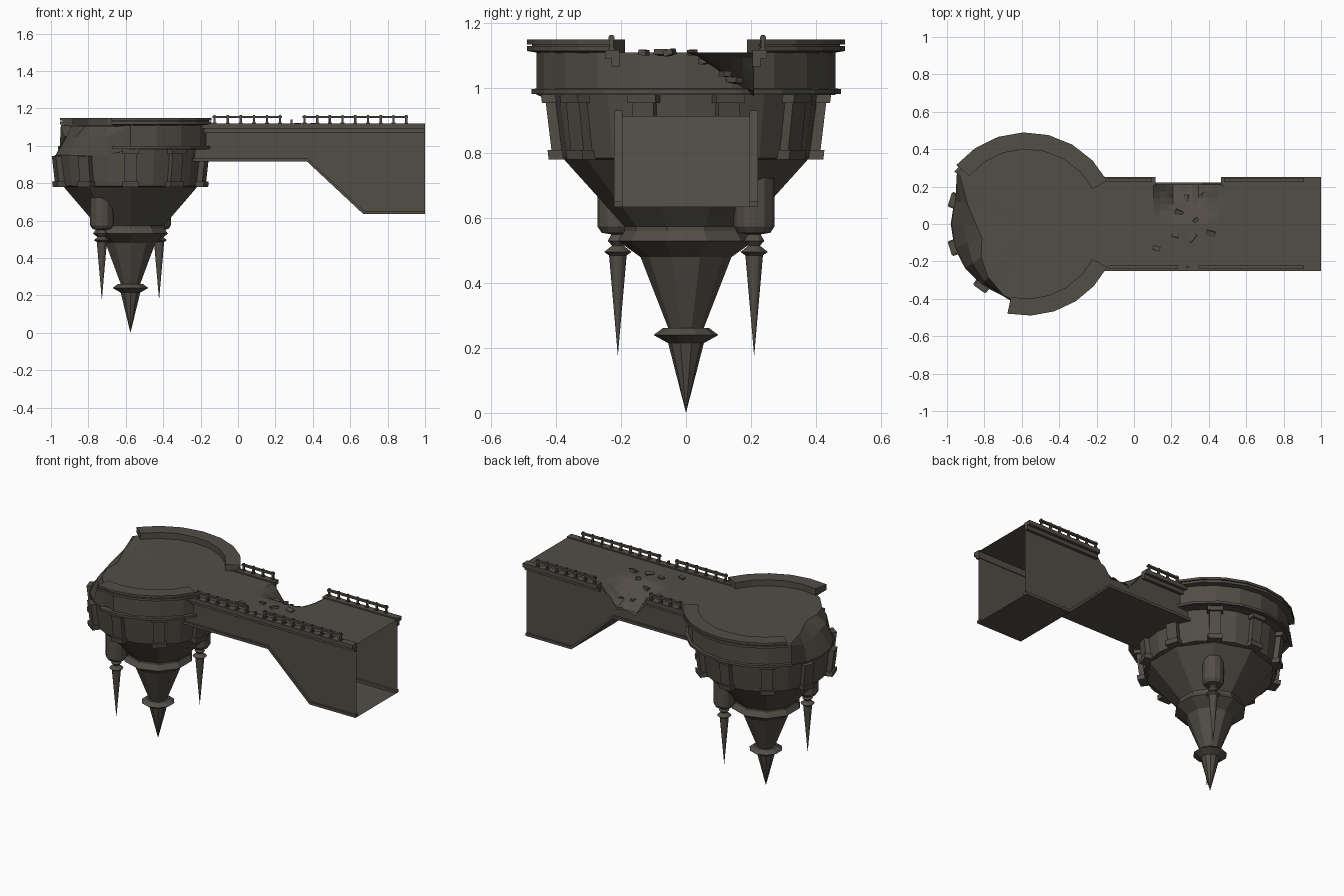
import bpy, bmesh, math, random
from mathutils import Matrix, Vector

if "Cube" in bpy.data.objects:
    bpy.data.objects.remove(bpy.data.objects["Cube"])

random.seed(4)
stone = bpy.data.materials.new("dark stone")
stone.diffuse_color = (0.084, 0.074, 0.061, 1)
stone.use_nodes = True
stone.node_tree.nodes["Principled BSDF"].inputs["Base Color"].default_value = stone.diffuse_color
CX = -0.575          # tower axis
FLOOR = 1.11


def finish(name, bm):
    bmesh.ops.remove_doubles(bm, verts=bm.verts, dist=1e-5)
    bmesh.ops.recalc_face_normals(bm, faces=bm.faces)
    me = bpy.data.meshes.new(name)
    bm.to_mesh(me)
    bm.free()
    me.materials.append(stone)
    ob = bpy.data.objects.new(name, me)
    bpy.context.collection.objects.link(ob)
    return ob


def face(bm, pts):
    bm.faces.new([bm.verts.new(p) for p in pts])


def lathe(name, profile, n, cx=CX, cy=0.0, a0=0.0, a1=360.0, phase=0.0, closed=False):
    """Revolve a profile (list of r, z, or function of angle) about a vertical axis."""
    bm = bmesh.new()
    rows = []
    for i in range(n + 1):
        a = a0 + (a1 - a0) * i / n
        prof = profile(a) if callable(profile) else profile
        t = math.radians(a + phase)
        rows.append([bm.verts.new((cx + r * math.cos(t), cy + r * math.sin(t), z)) for r, z in prof])
    m = len(rows[0])
    for A, B in zip(rows, rows[1:]):
        for j in range(m if closed else m - 1):
            k = (j + 1) % m
            bm.faces.new((A[j], B[j], B[k], A[k]))
    if closed:
        bm.faces.new(rows[0])
        bm.faces.new(rows[-1])
    bmesh.ops.dissolve_degenerate(bm, edges=bm.edges, dist=1e-6)
    return finish(name, bm)


def prism(name, pts, y0, y1):
    """Extrude an x-z outline along y."""
    bm = bmesh.new()
    face(bm, [(x, y0, z) for x, z in pts])
    r = bmesh.ops.extrude_face_region(bm, geom=bm.faces[:])
    bmesh.ops.translate(bm, vec=(0, y1 - y0, 0), verts=[v for v in r["geom"] if isinstance(v, bmesh.types.BMVert)])
    return finish(name, bm)


def add_box(bm, x0, x1, y0, y1, z0, z1, mat=Matrix()):
    m = Matrix.Translation(((x0 + x1) / 2, (y0 + y1) / 2, (z0 + z1) / 2)) @ Matrix.Diagonal((x1 - x0, y1 - y0, z1 - z0, 1))
    bmesh.ops.create_cube(bm, size=1, matrix=mat @ m)


# Tower drum and floor: the west side is collapsed into a ragged slope
JAG = {162: 0.33, 180: 0.27, 198: 0.25, 216: 0.3, 234: 0.35, 252: 0.4}


def drum(a):
    k = round(a)
    if k in JAG:
        j = JAG[k]
        return [(0, FLOOR), (j, FLOOR - 0.005), ((j + 0.41) / 2, 1.05), (0.40, 0.95),
                (0.405, 0.95), (0.385, 0.785), (0.36, 0.78)]
    return [(0, FLOOR), (0.44, FLOOR), (0.46, 1.11), (0.46, 0.98),
            (0.41, 0.98), (0.385, 0.785), (0.36, 0.78)]


lathe("tower_drum", drum, 20)

# Parapet and mouldings, broken at the west and open at the bridge
for side, a0, a1, n in (("north", 28, 140, 7), ("south", 258, 332, 5)):
    lathe("parapet_" + side, [(0.40, 1.10), (0.40, 1.15), (0.49, 1.15), (0.49, 1.135), (0.475, 1.135),
                              (0.475, 1.13), (0.49, 1.13), (0.49, 1.115), (0.46, 1.11)],
          n, a0=a0, a1=a1, closed=True)
lathe("drum_lower_band", [(0.40, 0.983), (0.478, 0.983), (0.478, 0.998), (0.45, 1.0)],
      14, a0=-102, a1=144, closed=True)

# Hanging cone with ring mouldings
lathe("hanging_cone", [(0.375, 0.78), (0.19, 0.575), (0.19, 0.56), (0.21, 0.53), (0.14, 0.48), (0.055, 0.262),
                       (0.07, 0.262), (0.10, 0.24), (0.055, 0.215), (0, 0)], 10, phase=18)

# Pinnacles beneath the cone
for name, s in (("pinnacle_northeast", 1), ("pinnacle_southwest", -1)):
    lathe(name, [(0, 0.76), (0.045, 0.755), (0.063, 0.73), (0.063, 0.575), (0.05, 0.555), (0.02, 0.55),
                 (0.031, 0.53), (0.018, 0.515), (0.042, 0.496), (0.027, 0.485), (0, 0.175)],
          12, cx=CX + 0.153 * s, cy=0.21 * s)

# Tapered buttresses around the drum
bm = bmesh.new()
for k in range(10):
    a = 18 + 36 * k
    ruined = 150 < a < 240
    rot = Matrix.Translation((CX, 0, 0)) @ Matrix.Rotation(math.radians(a), 4, 'Z')
    lean = Matrix.Identity(4)
    lean[0][2], lean[0][3] = 0.12, -0.12 * 0.98
    top = 0.945 if ruined else 0.985
    add_box(bm, 0.37, 0.435, -0.034, 0.034, 0.79, top, rot @ lean)
    add_box(bm, 0.37, 0.447, -0.042, 0.042, 0.78, 0.81, rot @ lean)
    if not ruined:
        add_box(bm, 0.37, 0.447, -0.046, 0.046, 0.955, 0.985, rot @ lean)
finish("buttresses", bm)

# Bridge: hollow shell with a broken north wall
LOW = [(-0.24, 0.915), (0.37, 0.915), (0.67, 0.635), (1.0, 0.635)]
bm = bmesh.new()
face(bm, [(x, -0.21, z) for x, z in LOW + [(1, FLOOR), (-0.24, FLOOR)]])
NOTCH = [(0.47, FLOOR), (0.43, 1.06), (0.40, 1.05), (0.35, 0.98), (0.27, 0.99), (0.22, 0.97), (0.15, 1.05), (0.11, FLOOR)]
face(bm, [(x, 0.21, z) for x, z in LOW + [(1, FLOOR)] + NOTCH + [(-0.24, FLOOR)]])
for (xa, za), (xb, zb) in zip(LOW, LOW[1:]):
    face(bm, [(xa, -0.21, za), (xb, -0.21, zb), (xb, 0.21, zb), (xa, 0.21, za)])
finish("bridge_shell", bm)

# Bridge deck, sagging at the break
bm = bmesh.new()
bmesh.ops.create_grid(bm, x_segments=36, y_segments=12, size=0.5,
                      matrix=Matrix.Translation((0.38, 0, FLOOR)) @ Matrix.Diagonal((1.24, 0.42, 1, 1)))
for v in bm.verts:
    across = max(0, min(1, (v.co.y - 0.02) / 0.19))
    along = max(0, min(1, (0.18 - abs(v.co.x - 0.285)) / 0.1))
    if across * along > 0:
        v.co.z -= 0.125 * across * along * random.uniform(0.85, 1.1)
finish("bridge_deck", bm)

# Cornices along the deck
bm = bmesh.new()
for y, x0, x1 in ((-1, -0.2, 1), (1, -0.2, 0.115), (1, 0.465, 1)):
    for depth, z0, z1 in ((0.25, 1.092, 1.118), (0.23, 1.068, 1.092)):
        ya, yb = sorted((y * 0.205, y * depth))
        add_box(bm, x0, x1, ya, yb, z0, z1)
finish("cornices", bm)

# Trim following the lower edge of each wall
for side, y in (("south", -1), ("north", 1)):
    prism("lower_trim_" + side, LOW + [(x + 0.005 * (i == 2), z + 0.017) for i, (x, z) in reversed(list(enumerate(LOW)))],
          y * 0.195, y * 0.222)

# Railings: posts with a rail and foot strip
bm = bmesh.new()
for y, x0, x1, n in ((-0.23, -0.125, 0.225, 6), (-0.23, 0.355, 0.9, 9),
                     (0.237, -0.125, 0.085, 4), (0.237, 0.49, 0.9, 7)):
    for i in range(n):
        x = x0 + (x1 - x0) * i / (n - 1)
        add_box(bm, x - 0.006, x + 0.006, y - 0.006, y + 0.006, 1.115, 1.165)
        add_box(bm, x - 0.01, x + 0.01, y - 0.01, y + 0.01, 1.115, 1.124)
    add_box(bm, x0 - 0.01, x1 + 0.01, y - 0.009, y + 0.009, 1.148, 1.159)
add_box(bm, 0.28, 0.292, -0.236, -0.224, 1.115, 1.14)
finish("railings", bm)

# Loose stones on the broken deck
bm = bmesh.new()
for x, y in ((0.14, 0.06), (0.24, 0.06), (0.33, 0.02), (0.37, 0.15), (0.28, 0.14), (0.18, 0.15),
             (0.41, -0.05), (0.22, -0.06), (0.12, -0.13), (0.31, -0.07), (0.43, 0.12)):
    z = FLOOR - 0.125 * max(0, (y - 0.02) / 0.19)
    s = random.uniform(0.014, 0.028)
    rot = Matrix.Translation((x, y, z)) @ Matrix.Rotation(random.uniform(0, 3), 4, 'Z') @ Matrix.Rotation(random.uniform(-0.3, 0.3), 4, 'X')
    add_box(bm, -s, s, -s * 0.6, s * 0.6, -0.008, 0.009, rot)
finish("rubble", bm)
